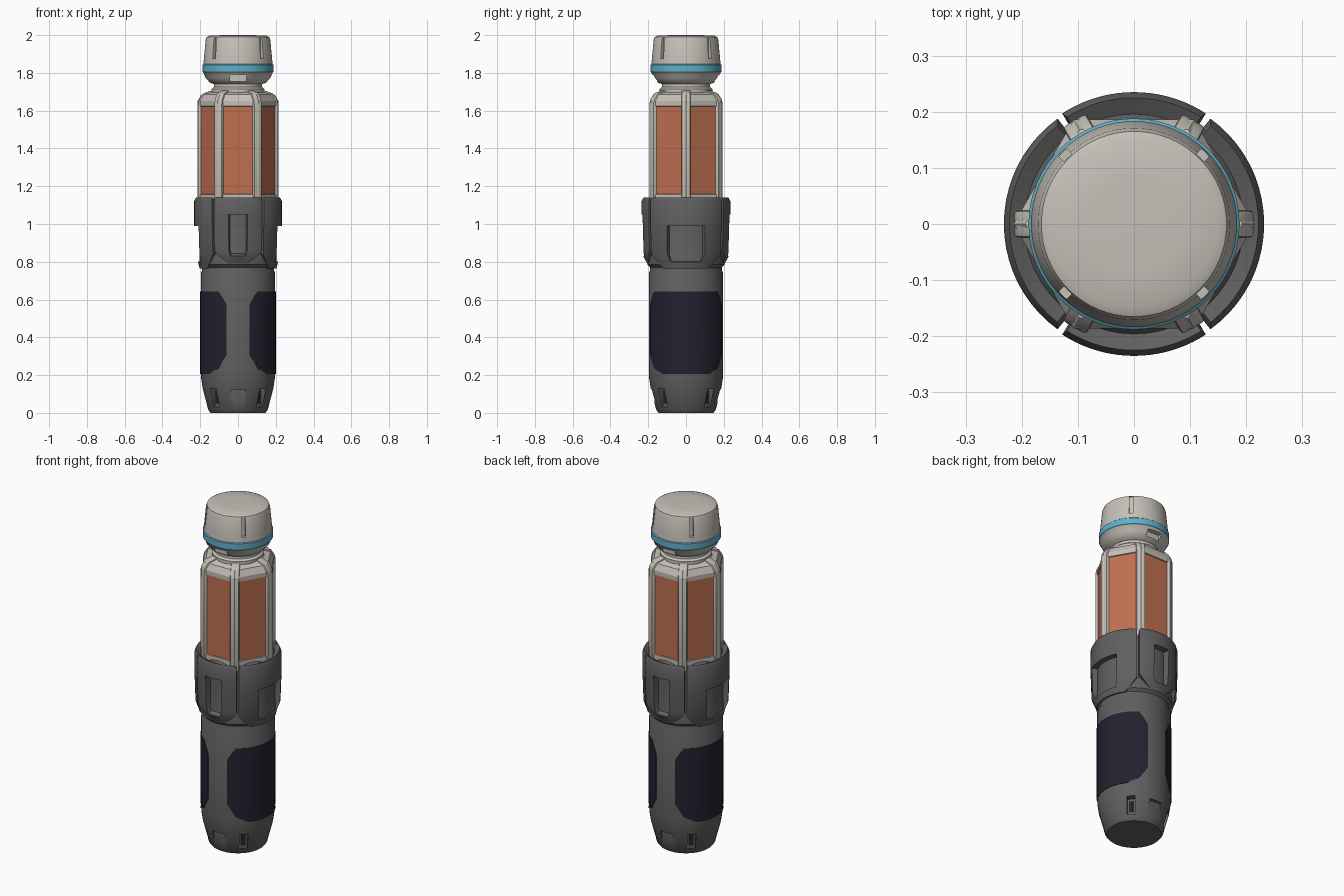
import bpy, bmesh, math
from mathutils import Matrix, Vector

if "Cube" in bpy.data.objects:
    bpy.data.objects.remove(bpy.data.objects["Cube"])


def material(name, rgb):
    m = bpy.data.materials.new(name)
    m.diffuse_color = (*rgb, 1)
    m.use_nodes = True
    m.node_tree.nodes["Principled BSDF"].inputs["Base Color"].default_value = m.diffuse_color
    return m


LIGHT = material("warm light grey", (0.56, 0.53, 0.48))
GREY = material("dark grey", (0.115, 0.115, 0.115))
NAVY = material("navy black", (0.016, 0.016, 0.030))
ORANGE = material("burnt orange", (0.52, 0.16, 0.08))
BLUE = material("sky blue", (0.12, 0.43, 0.58))


def make(name, bm, *mats):
    me = bpy.data.meshes.new(name)
    bm.to_mesh(me)
    bm.free()
    for m in mats:
        me.materials.append(m)
    ob = bpy.data.objects.new(name, me)
    bpy.context.collection.objects.link(ob)
    return ob


def activate(ob):
    bpy.ops.object.select_all(action='DESELECT')
    ob.select_set(True)
    bpy.context.view_layer.objects.active = ob


def apply_mods(ob):
    activate(ob)
    for m in list(ob.modifiers):
        bpy.ops.object.modifier_apply(modifier=m.name)


def smooth(ob, angle=30):
    activate(ob)
    bpy.ops.object.shade_smooth_by_angle(angle=math.radians(angle))


def lathe_mesh(profile, n=64, phase=0.0):
    """Closed solid of stacked rings, profile = [(radius, z), ...]."""
    bm = bmesh.new()
    rings = [[bm.verts.new((r * math.cos(phase + 2 * math.pi * i / n),
                            r * math.sin(phase + 2 * math.pi * i / n), z))
              for i in range(n)] for r, z in profile]
    for a, b in zip(rings, rings[1:]):
        for i in range(n):
            j = (i + 1) % n
            bm.faces.new((a[i], a[j], b[j], b[i]))
    bm.faces.new(rings[0][::-1])
    bm.faces.new(rings[-1])
    bm.normal_update()
    return bm


def add_box(bm, angle, r0, r1, width, z0, z1):
    """Box running radially from r0 to r1 at an angle in degrees."""
    mat = (Matrix.Rotation(math.radians(angle), 4, 'Z')
           @ Matrix.Translation(((r0 + r1) / 2, 0, (z0 + z1) / 2))
           @ Matrix.Diagonal((r1 - r0, width, z1 - z0, 1)))
    bmesh.ops.create_cube(bm, size=1, matrix=mat)


def cut(ob, boxes):
    bm = bmesh.new()
    for b in boxes:
        add_box(bm, *b)
    cutter = make("notch_cutter", bm)
    cutter.hide_render = True
    mod = ob.modifiers.new("notches", 'BOOLEAN')
    mod.operation = 'DIFFERENCE'
    mod.solver = 'EXACT'
    mod.object = cutter
    apply_mods(ob)
    bpy.data.objects.remove(cutter)


def curved_plate(name, centre, rows, thick, mat, hole=None):
    """Plate wrapped on a cylinder; rows = (z, half angle, radius).
    hole = (half width fraction, z low, z high)."""
    ts = {round(-1 + i / 10, 3) for i in range(21)}
    if hole:
        ts |= {hole[0], -hole[0]}
    ts = sorted(ts)
    bm = bmesh.new()
    grid = []
    for z, half, r in rows:
        angs = [math.radians(centre + half * t) for t in ts]
        grid.append([bm.verts.new((r * math.cos(a), r * math.sin(a), z)) for a in angs])
    for j in range(len(rows) - 1):
        zm = (rows[j][0] + rows[j + 1][0]) / 2
        for i in range(len(ts) - 1):
            if hole and abs(ts[i] + ts[i + 1]) / 2 < hole[0] and hole[1] < zm < hole[2]:
                continue
            bm.faces.new((grid[j][i], grid[j][i + 1], grid[j + 1][i + 1], grid[j + 1][i]))
    loose = [v for v in bm.verts if not v.link_faces]
    bmesh.ops.delete(bm, geom=loose, context='VERTS')
    ob = make(name, bm, mat)
    mod = ob.modifiers.new("thickness", 'SOLIDIFY')
    mod.thickness = thick
    mod.offset = -1
    apply_mods(ob)
    smooth(ob)


DIAGONALS = (45, 135, 225, 315)

# Handle with notched foot
handle = make("handle", lathe_mesh([
    (0.145, 0.0), (0.157, 0.015), (0.187, 0.13), (0.196, 0.19), (0.197, 0.24),
    (0.197, 0.74), (0.190, 0.755), (0.190, 0.77), (0.205, 0.785), (0.205, 0.83),
    (0.200, 0.85), (0.200, 1.12), (0.185, 1.14)]), GREY)
cut(handle, [(a, 0.150, 0.25, 0.045, 0.03, 0.13) for a in DIAGONALS]
    + [(a, 0.168, 0.25, 0.08, 0.04, 0.125) for a in (90, 270)])
smooth(handle)

# Dark inserts in the foot slots
bm = bmesh.new()
for a in DIAGONALS:
    add_box(bm, a, 0.147, 0.154, 0.026, 0.05, 0.115)
make("foot_slot_inserts", bm, NAVY)

# Grip pads on both sides
for side, a in (("right", 0), ("left", 180)):
    curved_plate(side + "_grip_pad", a,
                 [(0.205, 38, 0.2), (0.235, 58, 0.2), (0.31, 72, 0.2),
                  (0.57, 72, 0.2), (0.62, 63, 0.2), (0.642, 58, 0.2)], 0.007, NAVY)

# Collar: wide side plates with a window, narrower front and back plates with a slot
for side, a in (("right", 0), ("left", 180)):
    curved_plate(side + "_collar_plate", a,
                 [(0.765, 36, 0.203), (0.80, 46, 0.212), (0.84, 54, 0.227),
                  (0.99, 54, 0.232), (1.12, 54, 0.232), (1.14, 52, 0.222)],
                 0.045, GREY, (0.48, 0.80, 0.99))
for side, a in (("front", 270), ("back", 90)):
    curved_plate(side + "_collar_plate", a,
                 [(0.79, 15, 0.205), (0.83, 27, 0.226), (0.86, 33, 0.230),
                  (1.03, 33, 0.235), (1.05, 33, 0.235), (1.12, 33, 0.235), (1.14, 32, 0.225)],
                 0.045, GREY, (0.37, 0.83, 1.05))

# Six-sided lamp body with inset orange panels
k = 1 / math.cos(math.pi / 6)
bm = lathe_mesh([(0.186 * k, 1.10), (0.186 * k, 1.13), (0.186 * k, 1.65),
                 (0.168 * k, 1.685), (0.13 * k, 1.70)], 6)
panels = [f for f in bm.faces if abs(f.normal.z) < 0.1 and f.calc_center_median().z > 1.2]
bmesh.ops.inset_individual(bm, faces=panels, thickness=0.036, depth=0)
bmesh.ops.inset_individual(bm, faces=panels, thickness=0.003, depth=-0.005)
for f in panels:
    f.material_index = 1
make("lamp_body", bm, LIGHT, ORANGE)

# Six ribs on the corners of the lamp body
bm = bmesh.new()
side_profile = [(0.12, 1.10), (0.213, 1.10), (0.213, 1.635), (0.207, 1.66),
                (0.185, 1.692), (0.12, 1.712)]
for i in range(6):
    rot = Matrix.Rotation(i * math.pi / 3, 3, 'Z')
    face = bm.faces.new([bm.verts.new(rot @ Vector((r, -0.024, z))) for r, z in side_profile])
    ext = bmesh.ops.extrude_face_region(bm, geom=[face])
    bmesh.ops.translate(bm, vec=rot @ Vector((0, 0.048, 0)),
                        verts=[v for v in ext['geom'] if isinstance(v, bmesh.types.BMVert)])
bmesh.ops.recalc_face_normals(bm, faces=bm.faces)
ribs = make("lamp_ribs", bm, LIGHT)
mod = ribs.modifiers.new("soft edges", 'BEVEL')
mod.width = 0.006
mod.segments = 2
apply_mods(ribs)
smooth(ribs, 40)

# Neck and head, with a blue band and four notches
bm = lathe_mesh([(0.14, 1.68), (0.14, 1.715), (0.128, 1.725), (0.128, 1.74), (0.150, 1.75),
                 (0.172, 1.775), (0.184, 1.803), (0.188, 1.806), (0.188, 1.842),
                 (0.183, 1.846), (0.181, 1.87), (0.171, 1.975), (0.165, 1.99),
                 (0.150, 1.997), (0.08, 2.0)])
for f in bm.faces:
    if 1.80 < f.calc_center_median().z < 1.845:
        f.material_index = 1
head = make("head_cap", bm, LIGHT, BLUE)
cut(head, [(a, 0.160, 0.25, 0.020, 1.875, 1.985) for a in DIAGONALS]
    + [(a, 0.150, 0.25, 0.09, 1.755, 1.79) for a in (90, 270)])
smooth(head)
